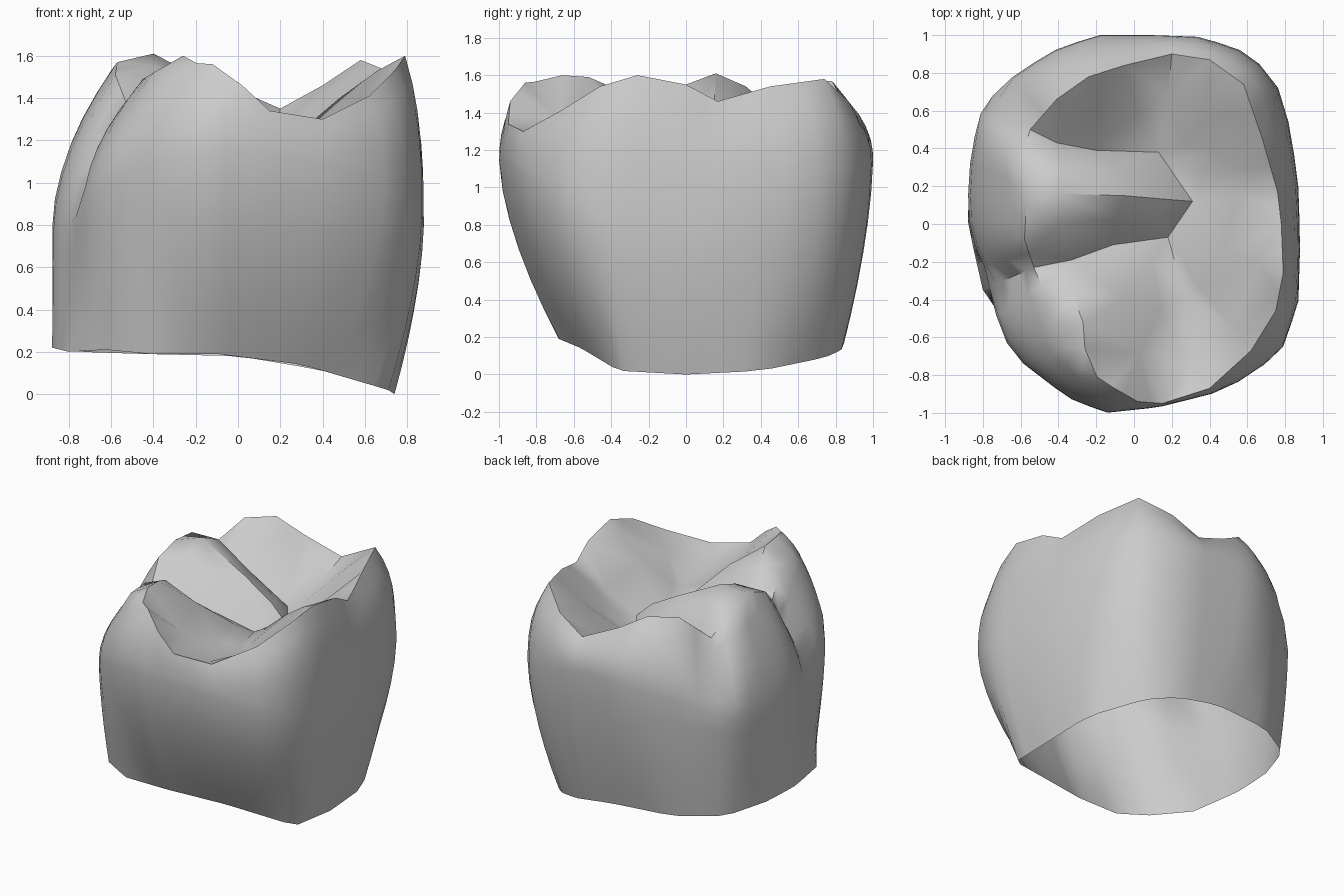
import bpy
import bmesh
import math
from mathutils import Vector
from mathutils.geometry import delaunay_2d_cdt

default_cube = bpy.data.objects.get("Cube")
if default_cube:
    bpy.data.objects.remove(default_cube, do_unlink=True)

# Lower open edge of the crown, counter-clockwise
BASE = [(.74, 0, 0), (.73, .4, .02), (.5, .74, .09), (.3, .83, .13), (0, .85, .18),
        (-.45, .8, .19), (-.75, .62, .2), (-.87, .3, .22), (-.88, 0, .22),
        (-.8, -.35, .2), (-.62, -.59, .21), (-.42, -.68, .19), (-.1, -.68, .19),
        (.3, -.56, .14), (.71, -.36, .02)]

# Widest outline of the crown
BELLY = [(.88, -.1), (.87, .2), (.83, .5), (.76, .73), (.62, .9), (.36, .99), (.1, 1),
         (-.2, 1), (-.42, .92), (-.62, .8), (-.8, .63), (-.86, .4), (-.88, .2),
         (-.87, -.05), (-.78, -.25), (-.75, -.43), (-.65, -.69), (-.35, -.92),
         (-.15, -1), (.13, -.97), (.41, -.9), (.63, -.8), (.79, -.65), (.87, -.42)]

# Upper rim running over the cusps and notches
RIM = [(.79, -.26, 1.6), (.78, 0, 1.55), (.76, .17, 1.46), (.68, .45, 1.54),
       (.58, .74, 1.58), (.4, .87, 1.46), (.2, .9, 1.35), (-.05, .84, 1.46),
       (-.24, .78, 1.57), (-.41, .66, 1.56), (-.55, .5, 1.39), (-.6, .33, 1.53),
       (-.57, .1, 1.57), (-.58, -.08, 1.51), (-.53, -.23, 1.38), (-.45, -.42, 1.49),
       (-.4, -.65, 1.52), (-.27, -.76, 1.57), (-.12, -.86, 1.56), (.02, -.94, 1.46),
       (.15, -.95, 1.34), (.4, -.87, 1.3), (.62, -.67, 1.41), (.75, -.46, 1.54)]

# Grooves and ridges of the chewing surface; integers refer to rim points
PIT_BACK, PIT_MID, PIT_FRONT = (.13, .38, 1.17), (.31, .12, 1.18), (.18, -.07, 1.17)
CREASES = [
    # broad ridge of the large cusp, and the pits along its foot
    [12, (-.4, .16, 1.61), (-.05, .15, 1.43), (.18, .13, 1.3), PIT_MID],
    [11, (-.38, .32, 1.54), (-.1, .3, 1.38), (.14, .25, 1.27)],
    [13, (-.4, 0, 1.55), (-.1, .03, 1.37), (.14, .03, 1.27)],
    [PIT_BACK, PIT_MID, PIT_FRONT],
    # grooves on both sides of the large cusp
    [10, (-.41, .43, 1.38), (-.2, .39, 1.29), PIT_BACK],
    [14, (-.33, -.19, 1.34), (-.11, -.11, 1.25), PIT_FRONT],
    # back right cusp and back basin
    [9, (-.2, .57, 1.42), (.02, .58, 1.28)],
    [6, (.18, .68, 1.25), PIT_BACK],
    # back left cusp
    [4, (.4, .57, 1.4), (.24, .42, 1.22)],
    [(.21, .34, 1.17), (.44, .39, 1.3)],
    [3, (.52, .29, 1.37), (.36, .24, 1.22)],
    [2, (.54, .15, 1.32), PIT_MID],
    # front left cusp
    [0, (.66, -.21, 1.53), (.48, -.15, 1.4), (.28, -.06, 1.23)],
    [PIT_FRONT, (.34, -.33, 1.23), (.52, -.54, 1.3)],
    # front basin and front right cusp
    [21, (.29, -.74, 1.24), (.27, -.38, 1.2), PIT_FRONT],
    [17, (-.26, -.66, 1.6), (-.27, -.52, 1.59), (-.33, -.36, 1.52)],
    [(-.26, -.52, 1.585), (-.07, -.4, 1.45), (.1, -.2, 1.26)],
    [(.03, -.68, 1.36), (.14, -.45, 1.25)],
]

# Directions of the two grooves running down the right wall
WALL_GROOVES = [Vector(RIM[i]).to_2d().to_3d().normalized() for i in (10, 14)]


def cross(a, b):
    return a.x * b.y - a.y * b.x


def sample(loop, direction):
    """Point of a closed outline in the given direction from the axis."""
    points = [Vector(p).to_3d() for p in loop]
    for a, b in zip(points, points[1:] + points[:1]):
        ca, cb = cross(a, direction), cross(b, direction)
        if ca * cb <= 0 and ca != cb:
            hit = a.lerp(b, ca / (ca - cb))
            if hit.dot(direction) > 0:
                return hit


def wall_column(rim):
    """One vertical profile from the open base up to the rim."""
    d = Vector((rim.x, rim.y, 0)).normalized()
    base, belly = sample(BASE, d), sample(BELLY, d)
    belly.z = 0.78 + 0.37 * d.y ** 2
    groove = max(max(0, 1 - 6 * (d - g).length) for g in WALL_GROOVES)
    roundness = 2.4 + 0.6 * d.x - 0.8 * groove
    column = []
    for i in range(6):
        t = i / 6
        p = base.lerp(belly, 1 - (1 - t) ** 1.6)
        p.z = base.z + (belly.z - base.z) * t
        column.append(p)
    for i in range(7):
        t = i / 6
        p = belly.lerp(rim, t ** roundness)
        p.z = belly.z + (rim.z - belly.z) * t
        column.append(p)
    return column


bm = bmesh.new()

# Side wall
corners = [Vector(p) for p in RIM]
rim_points = []
for a, b in zip(corners, corners[1:] + corners[:1]):
    rim_points += [a, a.lerp(b, 0.5)]
columns = [[bm.verts.new(p) for p in wall_column(r)] for r in rim_points]
for left, right in zip(columns, columns[1:] + columns[:1]):
    for i in range(len(left) - 1):
        bm.faces.new((left[i], right[i], right[i + 1], left[i + 1]))

# Chewing surface, triangulated between the rim and the creases
points = list(rim_points)
count = len(points)
edges = [(i, (i + 1) % count) for i in range(count)]
lookup = {}
for crease in CREASES:
    chain = []
    for p in crease:
        if isinstance(p, int):
            chain.append(2 * p)
            continue
        if p not in lookup:
            lookup[p] = len(points)
            points.append(Vector(p))
        chain.append(lookup[p])
    edges += list(zip(chain, chain[1:]))
flat, _, triangles, origin, _, _ = delaunay_2d_cdt(
    [p.to_2d() for p in points], edges, [], 1, 1e-5)
surface = []
for p, source in zip(flat, origin):
    nearest = points[source[0]] if source else min(
        points, key=lambda q: (q.to_2d() - p).length)
    surface.append(bm.verts.new((p.x, p.y, nearest.z)))
for tri in triangles:
    bm.faces.new([surface[i] for i in tri])

bmesh.ops.remove_doubles(bm, verts=bm.verts, dist=0.0005)
bmesh.ops.recalc_face_normals(bm, faces=bm.faces)
mesh = bpy.data.meshes.new("molar_crown")
bm.to_mesh(mesh)
bm.free()
crown = bpy.data.objects.new("molar_crown", mesh)
bpy.context.collection.objects.link(crown)

# Single enamel colour
enamel = bpy.data.materials.new("enamel_grey")
enamel.use_nodes = True
colour = (0.6, 0.6, 0.6, 1)
enamel.diffuse_color = colour
enamel.node_tree.nodes["Principled BSDF"].inputs["Base Color"].default_value = colour
mesh.materials.append(enamel)

bpy.ops.object.select_all(action='DESELECT')
crown.select_set(True)
bpy.context.view_layer.objects.active = crown
bpy.ops.object.shade_smooth_by_angle(angle=math.radians(45))
